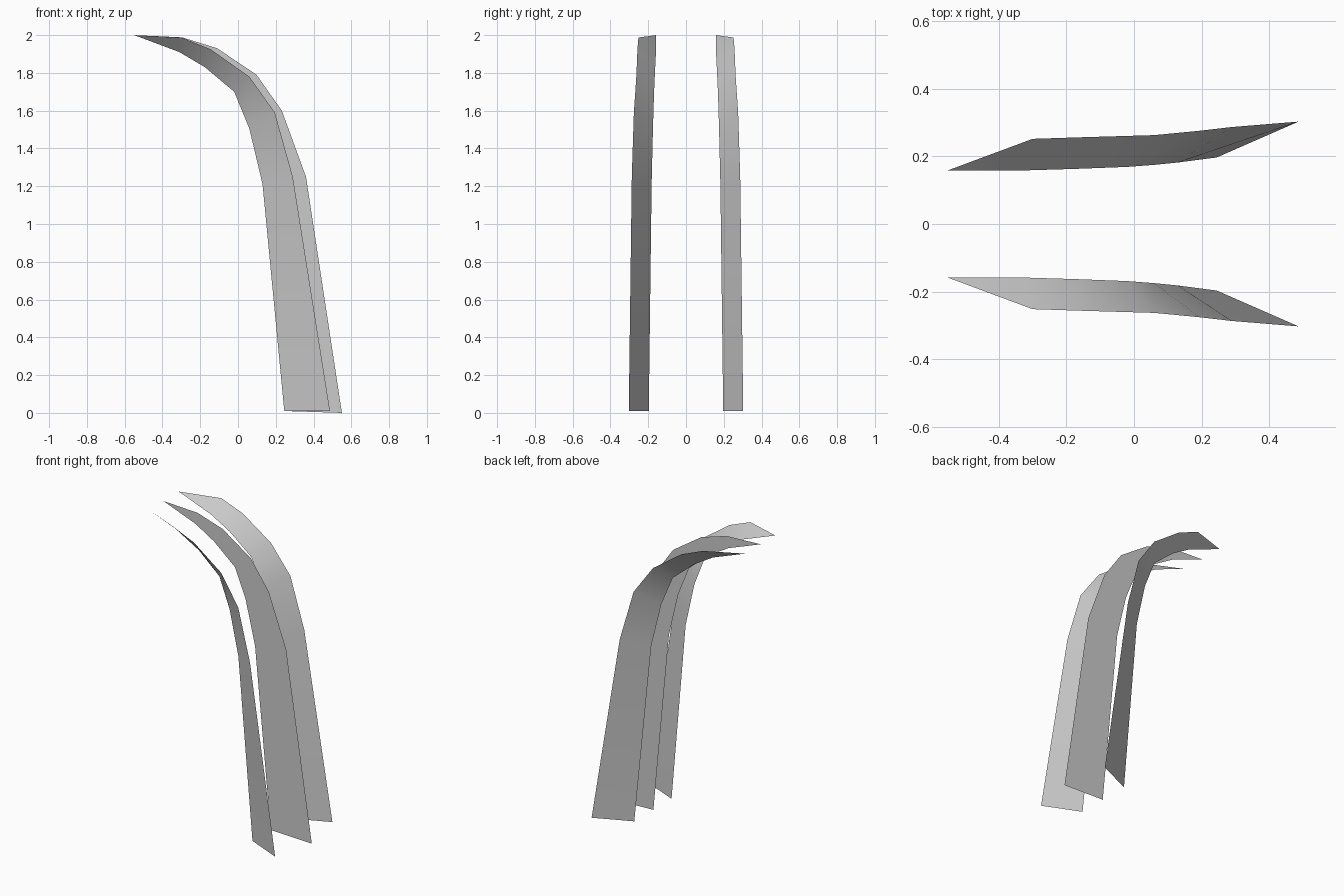
import bpy

if "Cube" in bpy.data.objects:
    bpy.data.objects.remove(bpy.data.objects["Cube"])

# One pale grey for every blade
grey = bpy.data.materials.new("pale_grey")
grey.diffuse_color = (0.6, 0.6, 0.6, 1)
grey.use_nodes = True
grey.node_tree.nodes["Principled BSDF"].inputs["Base Color"].default_value = grey.diffuse_color

# Edge profiles from the base to the tip
INNER = [(0.245, 0.01), (0.13, 1.21), (0.06, 1.505), (-0.02, 1.70), (-0.175, 1.83), (-0.31, 1.91)]
INNER_Y = [0.197, 0.182, 0.175, 0.169, 0.163, 0.159]
SIDE_OUTER = [(0.487, 0.01), (0.29, 1.25), (0.195, 1.59), (0.06, 1.78), (-0.145, 1.925), (-0.30, 1.987)]
SIDE_OUTER_Y = [0.303, 0.287, 0.276, 0.263, 0.257, 0.252]
MID_OUTER = [(0.55, 0.0), (0.36, 1.25), (0.232, 1.60), (0.098, 1.79), (-0.11, 1.93), (-0.295, 1.988)]
TIP = (-0.55, 2.0)


def blade(name, inner, outer, inner_y, outer_y, tip_y, flip):
    """Thin curved sheet spanning two edges that meet in a pointed tip."""
    n = len(inner)
    verts = [(x, y, z) for (x, z), y in zip(inner, inner_y)]
    verts += [(x, y, z) for (x, z), y in zip(outer, outer_y)]
    verts.append((TIP[0], tip_y, TIP[1]))
    faces = [(i, n + i, n + i + 1, i + 1) for i in range(n - 1)]
    faces.append((n - 1, 2 * n - 1, 2 * n))
    if flip:
        faces = [f[::-1] for f in faces]
    mesh = bpy.data.meshes.new(name)
    mesh.from_pydata(verts, [], faces)
    mesh.materials.append(grey)
    for p in mesh.polygons:
        p.use_smooth = True
    ob = bpy.data.objects.new(name, mesh)
    bpy.context.collection.objects.link(ob)
    return ob


# Front and back blades mirror each other across y = 0
for name, s in (("front_blade", -1), ("back_blade", 1)):
    blade(name, INNER, SIDE_OUTER, [s * y for y in INNER_Y],
          [s * y for y in SIDE_OUTER_Y], s * 0.159, s > 0)

# Flat upright blade in the middle
blade("middle_blade", INNER, MID_OUTER, [-0.005] * 6, [-0.005] * 6, -0.005, False)
